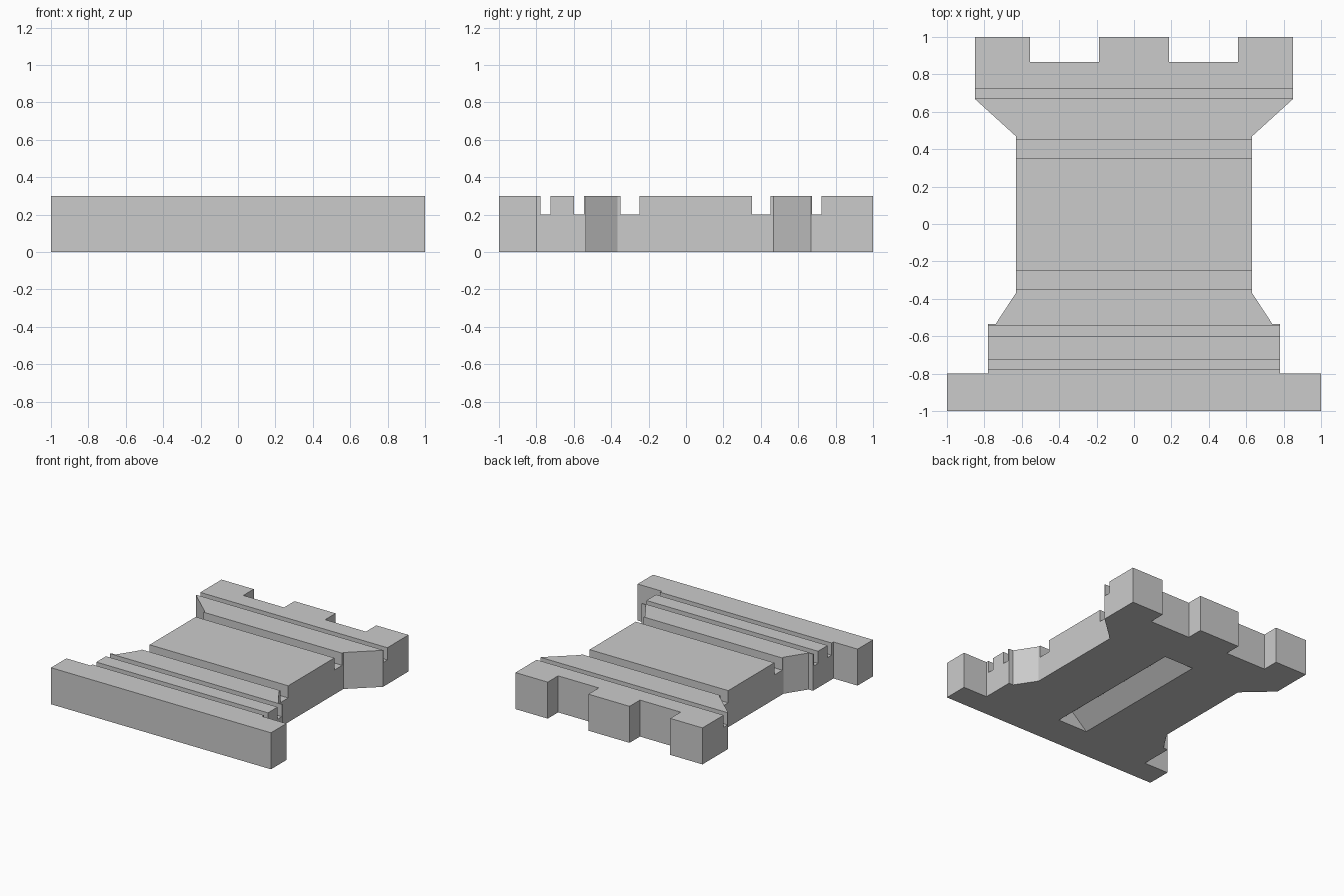
import bpy
import bmesh
from mathutils import Vector

default = bpy.data.objects.get("Cube")
if default:
    bpy.data.objects.remove(default, do_unlink=True)

THICK = 0.30
FLOOR = 0.20

grey = bpy.data.materials.new("light_grey")
grey.use_nodes = True
colour = (0.6, 0.6, 0.6, 1)
grey.diffuse_color = colour
grey.node_tree.nodes["Principled BSDF"].inputs["Base Color"].default_value = colour


def prism(name, points, offset):
    """Extrude a closed polygon along the offset vector."""
    bm = bmesh.new()
    face = bm.faces.new([bm.verts.new(p) for p in points])
    moved = bmesh.ops.extrude_face_region(bm, geom=[face])["geom"]
    verts = [v for v in moved if isinstance(v, bmesh.types.BMVert)]
    bmesh.ops.translate(bm, verts=verts, vec=Vector(offset))
    bmesh.ops.recalc_face_normals(bm, faces=bm.faces)
    mesh = bpy.data.meshes.new(name)
    bm.to_mesh(mesh)
    bm.free()
    mesh.materials.append(grey)
    obj = bpy.data.objects.new(name, mesh)
    bpy.context.collection.objects.link(obj)
    return obj


# Tower silhouette: half outline from base to battlements, then mirrored
half = [(1, -1), (1, -0.8), (0.78, -0.8), (0.78, -0.535), (0.74, -0.535),
        (0.63, -0.367), (0.63, 0.468), (0.85, 0.668), (0.85, 1),
        (0.557, 1), (0.557, 0.865), (0.187, 0.865), (0.187, 1)]
outline = half + [(-x, y) for x, y in reversed(half)]
tower = prism("tower_plate", [(x, y, 0) for x, y in outline], (0, 0, THICK))

# Decorative grooves running across the top face
cutters = []
for y0, y1 in [(-0.777, -0.725), (-0.6, -0.545), (-0.35, -0.248),
               (0.352, 0.453), (0.673, 0.725)]:
    corners = [(-1.2, y0, FLOOR), (-1.2, y1, FLOOR),
               (-1.2, y1, 0.5), (-1.2, y0, 0.5)]
    cutters.append(prism("groove_cutter", corners, (2.4, 0, 0)))

# V-shaped slot in the underside
w, d, low = 0.135, 0.12, 0.05
slot = [(-w, -0.72, 0), (0, -0.72, d), (w, -0.72, 0),
        (w, -0.72, -low), (-w, -0.72, -low)]
cutters.append(prism("slot_cutter", slot, (0, 1.245, 0)))

for cutter in cutters:
    cutter.hide_render = True
    mod = tower.modifiers.new("cut", 'BOOLEAN')
    mod.operation = 'DIFFERENCE'
    mod.solver = 'EXACT'
    mod.object = cutter

# Bake the cuts and discard the cutters
bpy.context.view_layer.objects.active = tower
tower.select_set(True)
for mod in list(tower.modifiers):
    bpy.ops.object.modifier_apply(modifier=mod.name)
for cutter in cutters:
    bpy.data.objects.remove(cutter, do_unlink=True)
